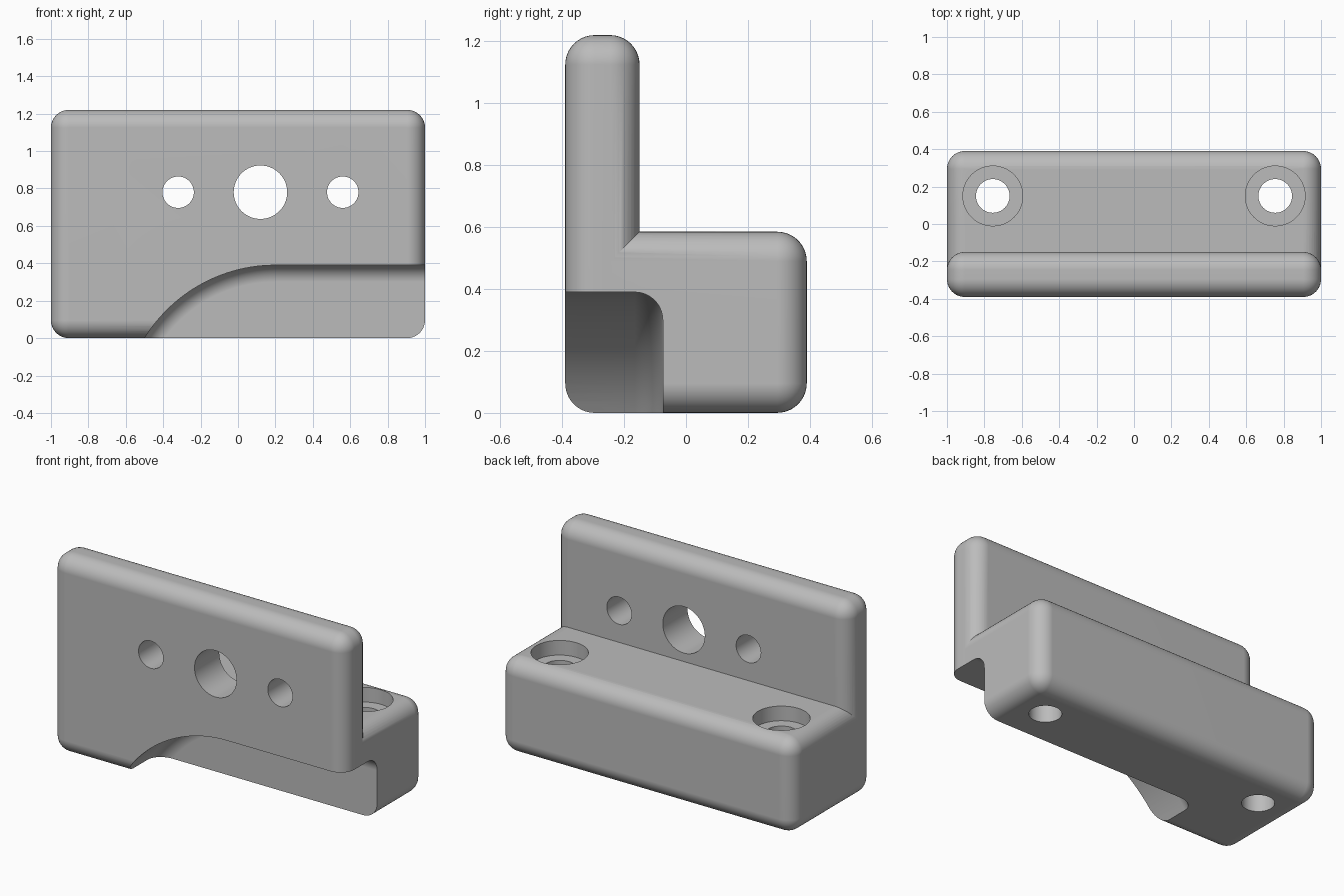
import bpy, bmesh, math
from mathutils import Matrix, Vector

if "Cube" in bpy.data.objects:
    bpy.data.objects.remove(bpy.data.objects["Cube"], do_unlink=True)

# Single grey material
grey = bpy.data.materials.new("plain grey")
grey.use_nodes = True
grey.diffuse_color = (0.5, 0.5, 0.5, 1)
grey.node_tree.nodes["Principled BSDF"].inputs["Base Color"].default_value = (0.5, 0.5, 0.5, 1)

RADIUS = 0.095
HALF_DEPTH = 0.39
WALL_BACK = -0.15


def make_object(name, bm):
    bmesh.ops.recalc_face_normals(bm, faces=bm.faces[:])
    mesh = bpy.data.meshes.new(name)
    bm.to_mesh(mesh)
    bm.free()
    mesh.materials.append(grey)
    obj = bpy.data.objects.new(name, mesh)
    bpy.context.scene.collection.objects.link(obj)
    return obj


def bevel(bm, edges, radius):
    bmesh.ops.bevel(bm, geom=edges, offset=radius, offset_type='OFFSET', segments=10,
                    profile=0.5, affect='EDGES', clamp_overlap=False)


def rounded_box(name, low, high, square_front=False):
    low, high = Vector(low), Vector(high)
    bm = bmesh.new()
    bmesh.ops.create_cube(bm, size=1)
    bmesh.ops.scale(bm, vec=high - low, verts=bm.verts[:])
    bmesh.ops.translate(bm, vec=(low + high) / 2, verts=bm.verts[:])
    edges = [e for e in bm.edges if not square_front
             or any(v.co.y > low.y + 0.01 for v in e.verts)]
    bevel(bm, edges, RADIUS)
    return make_object(name, bm)


def cylinder(name, centre, radius, length, along_y=False):
    bm = bmesh.new()
    turn = Matrix.Rotation(math.pi / 2, 4, 'X') if along_y else Matrix()
    bmesh.ops.create_cone(bm, cap_ends=True, segments=64, radius1=radius, radius2=radius,
                          depth=length, matrix=Matrix.Translation(centre) @ turn)
    return make_object(name, bm)


def combine(target, other, operation):
    # Every join or cut here adds faces, so take the first solver that does
    mod = target.modifiers.new(operation.lower(), 'BOOLEAN')
    mod.operation = operation
    mod.object = other
    result = None
    for solver in ('MANIFOLD', 'EXACT', 'FLOAT'):
        mod.solver = solver
        bpy.context.view_layer.update()
        graph = bpy.context.evaluated_depsgraph_get()
        mesh = bpy.data.meshes.new_from_object(target.evaluated_get(graph))
        if len(mesh.polygons) > len(target.data.polygons):
            result = mesh
            break
    target.modifiers.remove(mod)
    if result:
        target.data = result
    bpy.data.objects.remove(other, do_unlink=True)


# Upright plate and thick foot, joined; the foot starts inside the plate
GAP = 0.0003
body = rounded_box("bracket_body", (-1, -HALF_DEPTH, 0), (1, WALL_BACK, 1.22))
foot = rounded_box("foot", (-1 + GAP, -0.27, GAP), (1 - GAP, HALF_DEPTH, 0.585), square_front=True)
combine(body, foot, 'UNION')

# Channel under the front: flat roof running out to the left, arc down at the right
ROOF, ARC_X, ARC_R, CHANNEL_BACK = 0.39, 0.2, 0.823, -0.075
arc_z = ROOF - ARC_R
end_angle = math.acos((-0.2 - arc_z) / ARC_R)
profile = [(1.3, -0.2), (1.3, ROOF)]
for i in range(33):
    a = end_angle * i / 32
    profile.append((ARC_X - ARC_R * math.sin(a), arc_z + ARC_R * math.cos(a)))
bm = bmesh.new()
front = [bm.verts.new((x, -0.6, z)) for x, z in profile]
back = [bm.verts.new((x, CHANNEL_BACK, z)) for x, z in profile]
bm.faces.new(front)
back_face = bm.faces.new(back[::-1])
for i in range(len(profile)):
    bm.faces.new((front[i - 1], back[i - 1], back[i], front[i]))
bmesh.ops.recalc_face_normals(bm, faces=bm.faces[:])
bevel(bm, back_face.edges[:], 0.09)
combine(body, make_object("channel_cutter", bm), 'DIFFERENCE')

# Three holes through the plate
for x, r in ((-0.32, 0.084), (0.12, 0.143), (0.56, 0.084)):
    combine(body, cylinder("plate_hole_cutter", (x, -0.27, 0.78), r, 0.6, True), 'DIFFERENCE')

# Counterbored screw holes through the foot
for x in (-0.755, 0.755):
    combine(body, cylinder("screw_hole_cutter", (x, 0.15, 0.3), 0.09, 1.0), 'DIFFERENCE')
    combine(body, cylinder("counterbore_cutter", (x, 0.15, 0.695), 0.16, 0.4), 'DIFFERENCE')

# Smooth fillets with flat main faces and crisp cut edges
bpy.ops.object.select_all(action='DESELECT')
body.select_set(True)
bpy.context.view_layer.objects.active = body
bpy.ops.object.shade_smooth_by_angle(angle=math.radians(30))
normals = body.modifiers.new("even_normals", 'WEIGHTED_NORMAL')
normals.keep_sharp = True
